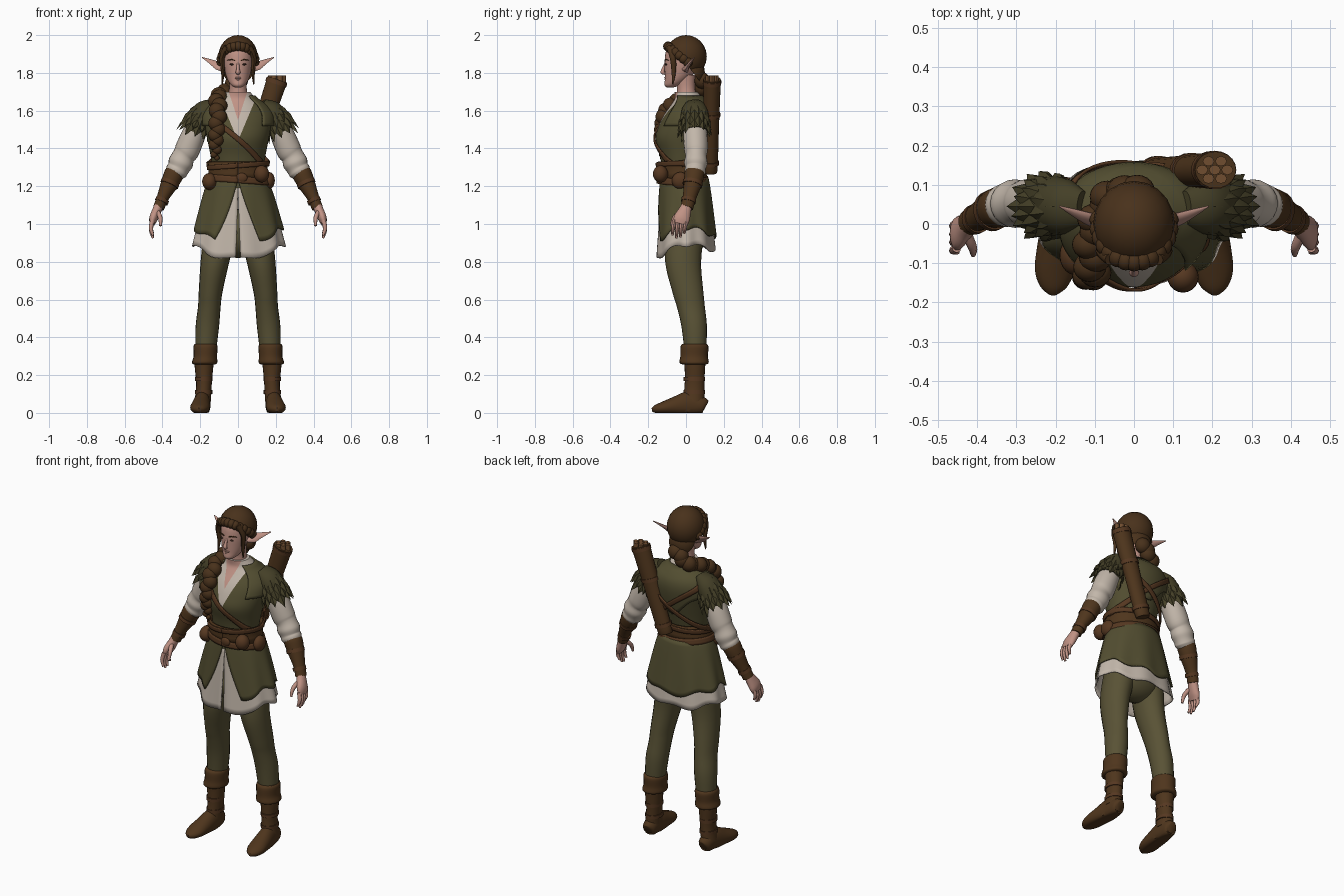
import bpy, bmesh, random
from math import sin, cos, pi, exp
from mathutils import Vector, Matrix

random.seed(4)
cube = bpy.data.objects.get("Cube")
if cube:
    bpy.data.objects.remove(cube)

# Flat colours
MATS = {}
def material(name, r, g, b):
    m = bpy.data.materials.new(name)
    m.use_nodes = True
    m.diffuse_color = (r, g, b, 1)
    m.node_tree.nodes["Principled BSDF"].inputs["Base Color"].default_value = (r, g, b, 1)
    MATS[name] = m
material("tunic green", .085, .075, .03)
material("trouser green", .10, .085, .036)
material("leaf green", .058, .05, .02)
material("leather", .078, .036, .012)
material("belt leather", .092, .039, .015)
material("hair brown", .066, .031, .011)
material("skin", .53, .29, .235)
material("linen", .54, .47, .40)
material("quiver tan", .16, .075, .03)
material("dark detail", .06, .03, .02)
parts = []

def finish(name, bm, *mats):
    bmesh.ops.recalc_face_normals(bm, faces=bm.faces[:])
    me = bpy.data.meshes.new(name)
    bm.to_mesh(me)
    bm.free()
    for m in mats:
        me.materials.append(MATS[m])
    ob = bpy.data.objects.new(name, me)
    bpy.context.scene.collection.objects.link(ob)
    parts.append(ob)
    return ob

def smooth_path(pts, n):
    """Catmull-Rom curve through rows of numbers."""
    out = []
    for i in range(len(pts) - 1):
        p = [pts[max(i - 1, 0)], pts[i], pts[i + 1], pts[min(i + 2, len(pts) - 1)]]
        for k in range(n):
            t = k / n
            out.append([.5 * (2 * b + (c - a) * t + (2 * a - 5 * b + 4 * c - d) * t * t
                        + (3 * b - a - 3 * c + d) * t ** 3) for a, b, c, d in zip(*p)])
    return out + [list(pts[-1])]

def tube_mesh(bm, pts, sides=20, n=4, flat=False, s=1):
    """Rows are x, y, z, half width, half depth; flat keeps every ring level."""
    rows, rings = smooth_path(pts, n), []
    for i, (x, y, z, a, b) in enumerate(rows):
        u, v = Vector((1, 0, 0)), Vector((0, 1, 0))
        if not flat:
            t = (Vector(rows[min(i + 1, len(rows) - 1)][:3]) - Vector(rows[max(i - 1, 0)][:3])).normalized()
            ref = u if abs(t.x) < .9 else v
            u = (ref - t * ref.dot(t)).normalized()
            v = t.cross(u)
        ring = []
        for k in range(sides):
            w = 2 * pi * k / sides
            p = Vector((x, y, z)) + u * a * cos(w) + v * b * sin(w)
            ring.append(bm.verts.new((p.x * s, p.y, max(p.z, 0))))
        rings.append(ring)
    for r, q in zip(rings, rings[1:]):
        for k in range(sides):
            bm.faces.new((r[k], r[k - 1], q[k - 1], q[k]))
    bm.faces.new(rings[0])
    bm.faces.new(rings[-1])

def tube(name, pts, mat, **kw):
    bm = bmesh.new()
    tube_mesh(bm, pts, **kw)
    return finish(name, bm, mat)

def sheet(name, f, nu, nv, mat):
    bm = bmesh.new()
    g = [[bm.verts.new(f(i / nu, j / nv)) for j in range(nv + 1)] for i in range(nu + 1)]
    for i in range(nu):
        for j in range(nv):
            bm.faces.new((g[i][j], g[i + 1][j], g[i + 1][j + 1], g[i][j + 1]))
    ob = finish(name, bm, mat)
    ob.modifiers.new("thickness", "SOLIDIFY").thickness = .008

def ball(bm, pos, size):
    M = Matrix.Translation(pos) @ Matrix.Diagonal((*size, 1))
    bmesh.ops.create_uvsphere(bm, u_segments=20, v_segments=12, radius=1, matrix=M)

def balls(name, mat, items):
    bm = bmesh.new()
    for pos, size in items:
        ball(bm, pos, size)
    finish(name, bm, mat)

# Torso, with the neckline cut in along clean edges
TORSO = [(0, -.015, 1.19, .155, .118), (0, -.02, 1.28, .135, .108), (0, -.018, 1.36, .145, .12),
         (0, -.018, 1.45, .163, .143), (0, -.002, 1.52, .175, .142), (0, .015, 1.58, .176, .13),
         (0, .025, 1.63, .145, .105), (0, .015, 1.665, .095, .075), (0, 0, 1.70, .064, .06)]
bm = bmesh.new()
tube_mesh(bm, TORSO, sides=48, n=5, flat=True)
NECKLINE = ((1.44, .42), (1.55, .33))
for z0, k in NECKLINE:
    for s in (1, -1):
        bmesh.ops.bisect_plane(bm, geom=bm.verts[:] + bm.edges[:] + bm.faces[:],
                               plane_co=(0, 0, z0), plane_no=(s, 0, -k))
for f in bm.faces:
    c = f.calc_center_median()
    for i, (z0, k) in enumerate(NECKLINE):
        if c.y < 0 and abs(c.x) < (c.z - z0) * k:
            f.material_index = i + 1
    if c.z > 1.67 and f.material_index == 0:
        f.material_index = 1
finish("tunic_body", bm, "tunic green", "linen", "skin")

PROFILE = smooth_path(TORSO, 5)
def on_torso(a, z, off):
    """Point on the torso; angle 0 is the front."""
    r = min(PROFILE, key=lambda q: abs(q[2] - z))
    o = PROFILE[min(PROFILE.index(r) + (1 if z > r[2] else -1), len(PROFILE) - 1)]
    t = (z - r[2]) / (o[2] - r[2]) if o[2] != r[2] else 0
    y, rx, ry = (r[i] + (o[i] - r[i]) * t for i in (1, 3, 4))
    return ((rx + off) * sin(a), y - (ry + off) * cos(a), z)

# Mantle over the shoulders with a pointed back
def mantle(u, v):
    a = .75 + (2 * pi - 1.5) * u
    hem = 1.52 - .12 * exp(-((a - pi) / .5) ** 2)
    return on_torso(a, 1.68 + (hem - 1.68) * v, .01 + .008 * v)
sheet("shoulder_mantle", mantle, 48, 10, "tunic green")

# Straps and belts that follow the torso
def band(name, height, width, off, mat="belt leather", a0=0, a1=2 * pi):
    sheet(name, lambda u, v: on_torso(a0 + (a1 - a0) * u, height(a0 + (a1 - a0) * u) + width * (v - .5), off),
          56, 3, mat)
band("chest_strap", lambda a: 1.45 - .15 * sin(a), .036, .012, a0=-pi / 2, a1=pi / 2)
band("back_strap", lambda a: 1.47 - .15 * sin(a), .034, .027, a0=pi / 2, a1=1.5 * pi)
band("back_cross_strap", lambda a: 1.44 + .13 * sin(a), .03, .03, a0=pi / 2, a1=1.5 * pi)
band("waist_belt", lambda a: 1.285, .09, .012, "leather")
band("upper_belt", lambda a: 1.31 + .012 * sin(a), .026, .022)
band("hip_belt", lambda a: 1.235 - .012 * sin(a), .035, .026)

# Tunic skirt and linen shirt tails
def skirt(top, hem, gap, inset):
    def f(u, v):
        g = gap * v
        a = g + (2 * pi - 2 * g) * u
        z = top + (hem(a) - top) * v
        t = max((1.24 - z) / .3, 0) ** .8
        k = 1 + .03 * sin(9 * a) * v
        return ((.155 + .09 * t - inset) * k * sin(a), -.008 * (1 - t) - (.128 + .031 * t - inset) * k * cos(a), z)
    return f
sheet("tunic_skirt", skirt(1.24, lambda a: .98 - (.085 if cos(a) > 0 else .05) * cos(a) ** 2 + .012 * sin(7 * a),
                           .5, 0), 72, 12, "tunic green")
sheet("shirt_tails", skirt(1.2, lambda a: .89 - (.075 if cos(a) > 0 else .035) * cos(a) ** 2 + .01 * cos(6 * a),
                           .05, .012), 72, 12, "linen")
balls("hips", "trouser green", [((0, 0, .95), (.17, .11, .13))])

# Pouches and buckle
balls("belt_pouches", "belt leather", [((.125, -.135, 1.265), (.04, .04, .045)), ((-.15, -.08, 1.225), (.04, .05, .045)),
                                       ((.165, -.03, 1.23), (.03, .045, .045))])
balls("belt_buckle", "belt leather", [((.02, -.148, 1.245), (.03, .012, .025))])

for side, s in (("left", 1), ("right", -1)):
    # Legs and boots
    tube(side + "_trouser_leg", [(.09, 0, .98, .09, .10), (.122, -.015, .8, .076, .095), (.145, .01, .64, .063, .082),
         (.152, .026, .56, .06, .074), (.163, .044, .45, .062, .067), (.174, .05, .28, .052, .054)],
         "trouser green", flat=True, s=s)
    tube(side + "_boot_shaft", [(.176, .045, .34, .058, .064), (.18, .047, .25, .05, .055), (.18, .045, .15, .041, .052),
         (.187, .04, .06, .044, .058)], "leather", flat=True, s=s)
    tube(side + "_boot_cuff", [(.172, .045, .365, .056, .064), (.172, .045, .35, .064, .074), (.173, .043, .30, .062, .073),
         (.177, .043, .265, .067, .077), (.178, .045, .255, .05, .055)], "leather", flat=True, s=s)
    tube(side + "_boot_foot", [(.185, .104, .035, .02, .03), (.186, .088, .04, .038, .045), (.189, .02, .045, .044, .07),
         (.197, -.06, .035, .05, .05), (.203, -.12, .026, .05, .034), (.206, -.16, .02, .034, .022),
         (.207, -.18, .016, .01, .01)], "leather", s=s)
    for i, z in enumerate((.1, .17)):
        tube(f"{side}_boot_strap_{i + 1}", [(.182, .044, z, .046, .057), (.182, .044, z + .02, .046, .057)],
             "belt leather", flat=True, s=s)

    # Arms: pad base, puffed sleeve, bracer
    tube(side + "_shoulder_pad", [(.13, .04, 1.64, .025, .045), (.175, .045, 1.6, .058, .07), (.21, .048, 1.54, .066, .074),
         (.235, .05, 1.49, .06, .066)], "leaf green", s=s)
    tube(side + "_sleeve", [(.2, .045, 1.55, .055, .06), (.24, .05, 1.46, .064, .064), (.27, .053, 1.39, .066, .062),
         (.288, .053, 1.36, .06, .056), (.303, .052, 1.325, .066, .062), (.316, .05, 1.295, .058, .055),
         (.328, .047, 1.275, .058, .055), (.34, .044, 1.25, .04, .04)], "linen", s=s)
    tube(side + "_bracer", [(.325, .046, 1.29, .04, .044), (.337, .045, 1.268, .052, .053), (.364, .035, 1.21, .046, .047),
         (.398, .018, 1.14, .032, .036), (.42, .004, 1.085, .03, .034)], "leather", s=s)
    for i, t in enumerate((.15, .8)):
        x, y, z, r = .347 + .064 * t, .042 - .033 * t, 1.245 - .14 * t, .053 - .021 * t
        tube(f"{side}_bracer_band_{i + 1}", [(x, y, z, r, r + .003), (x + .008, y - .004, z - .018, r, r + .003)],
             "belt leather", s=s)

    # Hand with fingers and thumb
    bm = bmesh.new()
    tube_mesh(bm, [(.414, .008, 1.11, .024, .026), (.43, -.006, 1.07, .025, .034), (.447, -.022, 1.03, .023, .044),
                   (.455, -.03, 1.0, .014, .038)], sides=14, s=s)
    for i in range(4):
        y, drop = -.062 + .021 * i, (.065, .08, .075, .055)[i]
        tube_mesh(bm, [(.452, y, 1.02, .012, .011), (.461, y - .006, 1.01 - drop * .5, .011, .010),
                       (.45, y - .01, 1.005 - drop, .006, .006)], sides=8, s=s)
    tube_mesh(bm, [(.427, -.025, 1.065, .014, .014), (.412, -.06, 1.035, .012, .012), (.41, -.078, .99, .007, .007)],
              sides=8, s=s)
    finish(side + "_hand", bm, "skin")

    # Overlapping leaves on the shoulder
    bm = bmesh.new()
    d, e, g = Vector((.42, 0, -.9)), Vector((.9, 0, .42)), Vector((0, 1, 0))
    for row in range(5):
        for k in range(11):
            w = 2 * pi * (k + row % 2 / 2) / 11
            out, along = e * cos(w) + g * sin(w), g * cos(w) - e * sin(w)
            p = Vector((.165, .045, 1.63)) + d * .03 * row + out * (.042, .06, .07, .074, .075)[row]
            ln = .055 + .03 * random.random()
            pts = (p, p + d * ln * .4 + along * .022, p + d * ln + out * .016, p + d * ln * .4 - along * .022,
                   p + d * ln * .4 + out * .014)
            v = [bm.verts.new((q.x * s, q.y, q.z)) for q in pts]
            for i in range(4):
                bm.faces.new((v[i], v[(i + 1) % 4], v[4]))
    finish(side + "_shoulder_leaves", bm, "leaf green")

    # Pointed ear, eye, brow and loose lock
    tube(side + "_ear", [(.07, -.005, 1.815, .012, .018), (.1, .008, 1.835, .026, .010), (.135, .022, 1.855, .018, .008),
         (.19, .045, 1.882, .002, .002)], "skin", sides=10, s=s)
    balls(side + "_eye", "dark detail", [((.033 * s, -.106, 1.845), (.011, .006, .005))])
    tube(side + "_brow", [(.015, -.112, 1.865, .003, .003), (.035, -.108, 1.871, .003, .004), (.056, -.092, 1.866, .002, .002)],
         "hair brown", sides=6, s=s)
    tube(side + "_lock", [(.06, -.09, 1.94, .016, .016), (.084, -.07, 1.88, .014, .016), (.08, -.065, 1.81, .010, .012),
         (.083, -.07, 1.74, .003, .003)], "hair brown", sides=8, s=s)

# Head and face
tube("neck", [(0, .005, 1.66, .056, .055), (0, 0, 1.72, .046, .048), (0, -.005, 1.79, .05, .055)], "skin", flat=True)
tube("head", [(0, -.085, 1.722, .015, .015), (0, -.072, 1.735, .036, .042), (0, -.05, 1.765, .056, .062),
     (0, -.03, 1.81, .07, .083), (0, -.02, 1.86, .078, .093), (0, -.012, 1.92, .078, .092), (0, -.005, 1.97, .05, .06)],
     "skin", sides=28, flat=True)
tube("nose", [(0, -.108, 1.85, .007, .007), (0, -.12, 1.82, .009, .009), (0, -.124, 1.803, .013, .011),
     (0, -.112, 1.795, .008, .006)], "skin", sides=10)
balls("lips", "skin", [((0, -.107, 1.774), (.02, .009, .005)), ((0, -.105, 1.764), (.017, .009, .005))])

# Hair cap trimmed along the hairline, crown braid and shoulder braid
bm = bmesh.new()
ball(bm, (0, 0, 1.887), (.104, .11, .113))
ball(bm, (0, .03, 1.80), (.08, .07, .085))
bmesh.ops.bisect_plane(bm, geom=bm.verts[:] + bm.edges[:] + bm.faces[:], plane_co=(0, -.055, 1.925),
                       plane_no=(0, -.8, -.6), clear_outer=True)
finish("hair_cap", bm, "hair brown")
balls("crown_braid", "hair brown", [((.09 * sin(a), -.095 * cos(a), 1.94 - .075 * (1 - cos(a))), (.024, .026, .026))
      for a in (i * .24 for i in range(-7, 8))])
braid = smooth_path([(.0, .085, 1.76, .045), (-.06, .07, 1.70, .045), (-.105, -.02, 1.67, .042), (-.105, -.11, 1.6, .042),
                     (-.112, -.135, 1.5, .038), (-.118, -.13, 1.42, .03), (-.12, -.125, 1.35, .014)], 3)
balls("shoulder_braid", "hair brown", [((x + .008 * (-1) ** i, y, z), (r, r * .9, r)) for i, (x, y, z, r) in enumerate(braid)])

# Quiver with rims and arrow ends
def quiver_point(t, r):
    return (.045 + .163 * t, .13 + .008 * t, 1.275 + .49 * t, r, r * .85)
tube("quiver", [quiver_point(t, r) for t, r in ((0, .036), (.05, .044), (.5, .048), (1, .055))], "leather")
for i, t in enumerate((.08, .6, .95)):
    tube(f"quiver_rim_{i + 1}", [quiver_point(t, .05 + .008 * t), quiver_point(t + .04, .05 + .008 * t)], "belt leather")
for i in range(7):
    w = 2 * pi * i / 6
    r = .032 if i < 6 else 0
    tube(f"arrow_end_{i + 1}", [(.206 + r * cos(w), .138 + r * .8 * sin(w), z, .015, .013) for z in (1.74, 1.785)],
         "quiver tan", sides=8)

# Smooth shading that keeps hard edges
bpy.ops.object.select_all(action="DESELECT")
for ob in parts:
    ob.select_set(True)
bpy.context.view_layer.objects.active = parts[0]
bpy.ops.object.shade_smooth_by_angle(angle=.8)
